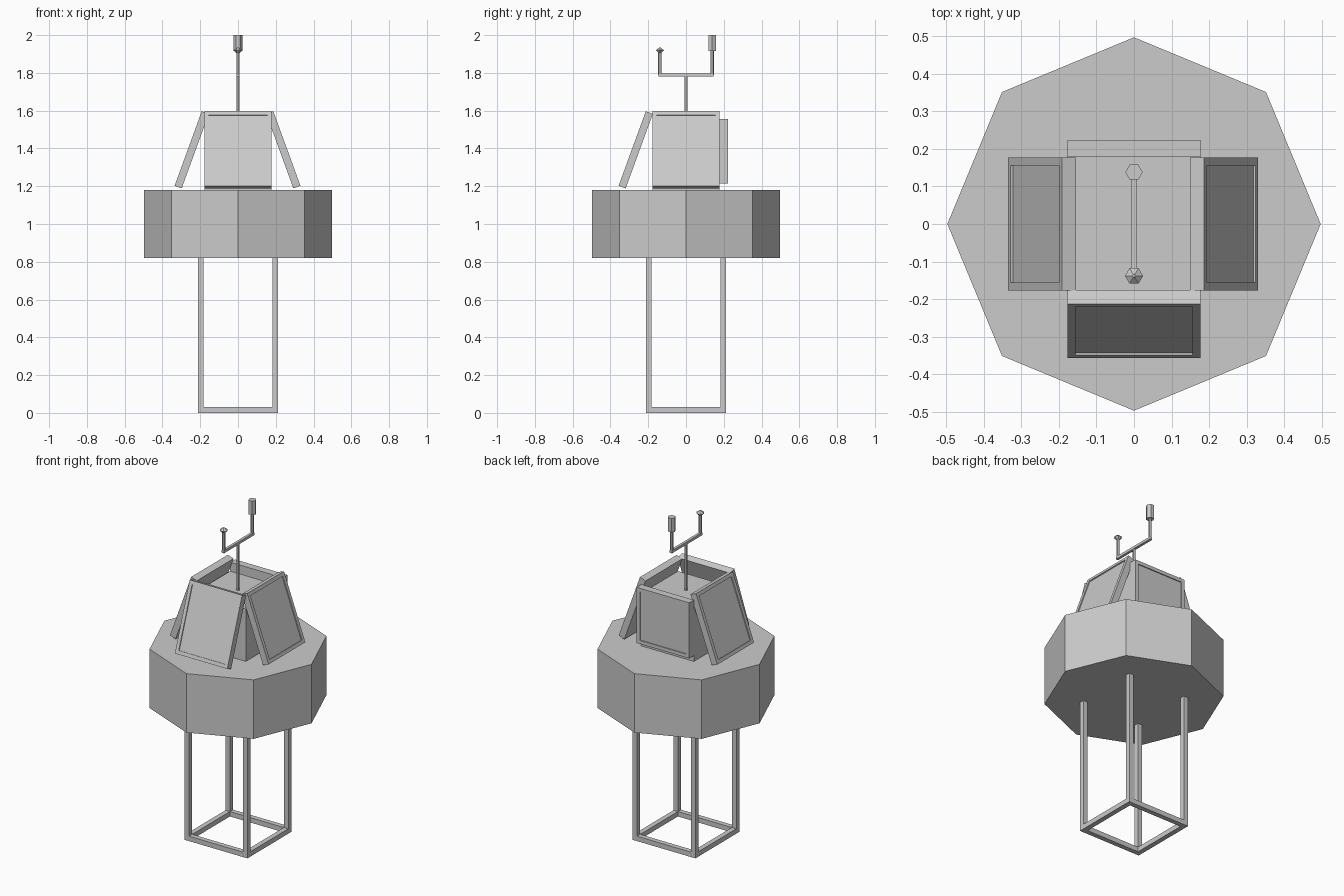
import bpy, bmesh, math
from mathutils import Matrix, Vector

if "Cube" in bpy.data.objects:
    bpy.data.objects.remove(bpy.data.objects["Cube"])

grey = bpy.data.materials.new("plain_grey")
grey.diffuse_color = (0.6, 0.6, 0.6, 1)
grey.use_nodes = True
grey.node_tree.nodes["Principled BSDF"].inputs["Base Color"].default_value = grey.diffuse_color


def finish(name, bm, matrix=None):
    if matrix is not None:
        bm.transform(matrix)
    bmesh.ops.recalc_face_normals(bm, faces=bm.faces)
    mesh = bpy.data.meshes.new(name)
    bm.to_mesh(mesh)
    bm.free()
    mesh.materials.append(grey)
    obj = bpy.data.objects.new(name, mesh)
    bpy.context.collection.objects.link(obj)
    return obj


def add_box(bm, lo, hi):
    lo, hi = Vector(lo), Vector(hi)
    m = Matrix.Translation((lo + hi) / 2) @ Matrix.Diagonal((*(hi - lo), 1))
    bmesh.ops.create_cube(bm, size=1, matrix=m)


def box(name, lo, hi):
    bm = bmesh.new()
    add_box(bm, lo, hi)
    return finish(name, bm)


def prism(name, y, z0, z1, r0, r1, sides, turn=0.0):
    bm = bmesh.new()
    m = Matrix.Translation((0, y, (z0 + z1) / 2)) @ Matrix.Rotation(turn, 4, 'Z')
    bmesh.ops.create_cone(bm, cap_ends=True, segments=sides, radius1=r0,
                          radius2=r1, depth=z1 - z0, matrix=m)
    return finish(name, bm)


def panel(name, height, thick, tilt, top, spin):
    """Framed slab facing -y, hung from its outer top edge, then spun about z."""
    bm = bmesh.new()
    add_box(bm, (-0.177, 0, -height), (0.177, thick, 0))
    face = min(bm.faces, key=lambda f: f.calc_center_median().y)
    bm.normal_update()
    bmesh.ops.inset_region(bm, faces=[face], thickness=0.03)
    bmesh.ops.translate(bm, verts=face.verts, vec=(0, 0, 0))
    inner = bmesh.ops.extrude_face_region(bm, geom=[face])
    verts = [v for v in inner["geom"] if isinstance(v, bmesh.types.BMVert)]
    bmesh.ops.translate(bm, verts=verts, vec=(0, 0.006, 0))
    if face.is_valid:
        bmesh.ops.delete(bm, geom=[face], context='FACES_ONLY')
    m = (Matrix.Rotation(spin, 4, 'Z') @ Matrix.Translation(top)
         @ Matrix.Rotation(-tilt, 4, 'X'))
    return finish(name, bm, m)


# Octagonal float
prism("float_body", 0, 0.82, 1.18, 0.497, 0.497, 8)

# Legs and square foot frame
for sx in (-1, 1):
    for sy in (-1, 1):
        x, y = sx * 0.197, sy * 0.197
        box("leg", (x - 0.015, y - 0.015, 0), (x + 0.015, y + 0.015, 0.82))
for s in (-1, 1):
    c = s * 0.197
    box("foot_beam_x", (-0.182, c - 0.015, 0), (0.182, c + 0.015, 0.03))
    box("foot_beam_y", (c - 0.015, -0.182, 0), (c + 0.015, 0.182, 0.03))

# Equipment housing
box("housing", (-0.178, -0.178, 1.18), (0.178, 0.178, 1.5))

# Three leaning panels and one upright rear panel
lean = math.radians(20)
for name, spin, out in (("front_panel", 0, 0.213), ("right_panel", math.pi / 2, 0.187),
                        ("left_panel", -math.pi / 2, 0.192)):
    panel(name, 0.42, 0.04, lean, (0, -out, 1.597), spin)
panel("rear_panel", 0.34, 0.045, 0, (0, -0.223, 1.555), math.pi)

# Mast with fork
prism("mast", 0, 1.5, 1.79, 0.009, 0.009, 6)
box("cross_bar", (-0.008, -0.146, 1.782), (0.008, 0.146, 1.798))
prism("front_post", -0.138, 1.79, 1.91, 0.009, 0.009, 6)
prism("rear_post", 0.138, 1.79, 1.92, 0.009, 0.009, 6)

# Instruments on the fork
prism("lamp", 0.138, 1.915, 2.0, 0.023, 0.023, 6, math.pi / 6)
prism("sensor_cup", -0.138, 1.905, 1.92, 0.009, 0.024, 6, math.pi / 6)
prism("sensor_cap", -0.138, 1.92, 1.935, 0.024, 0.004, 6, math.pi / 6)
